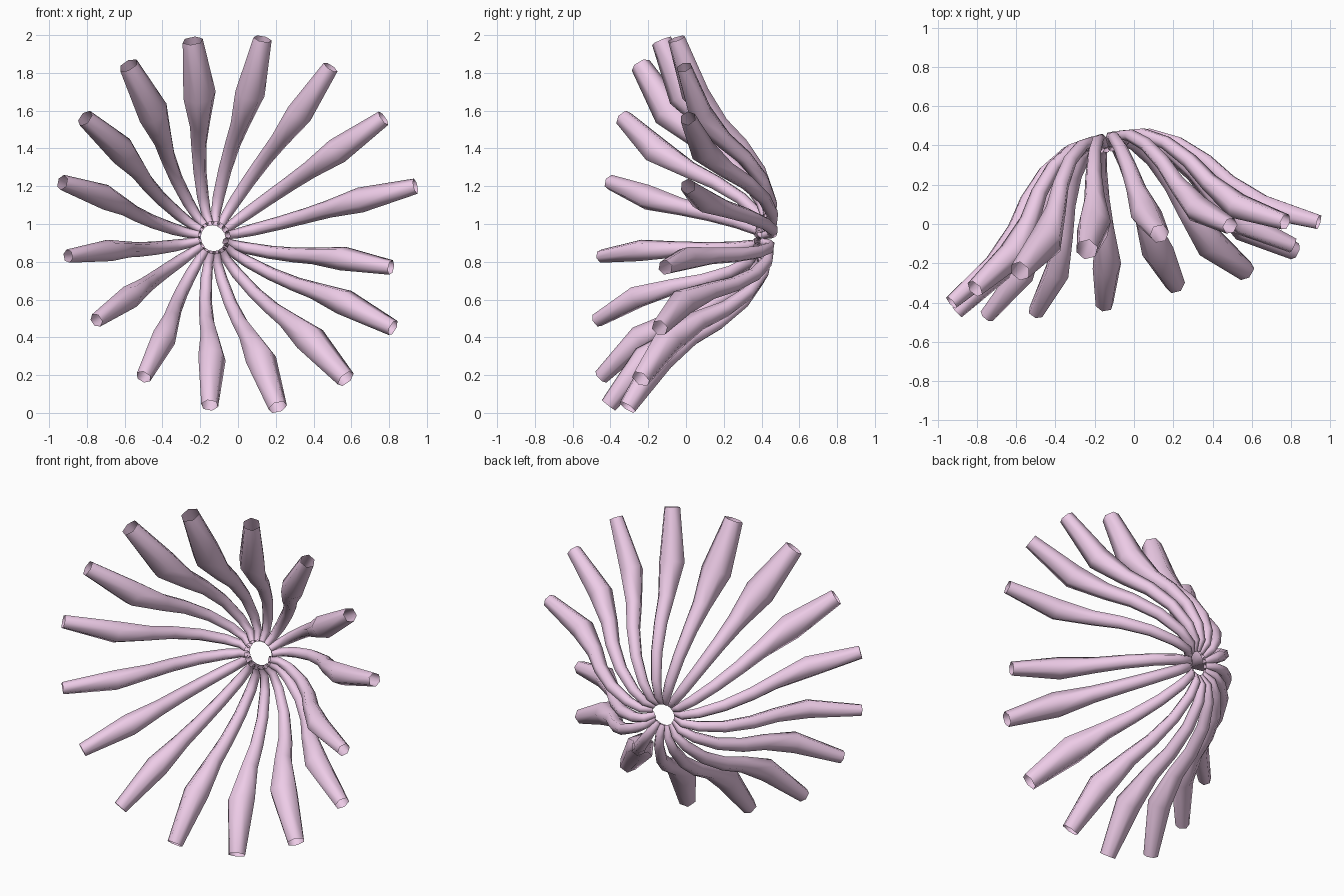
import bpy, bmesh, math
from mathutils import Vector

if "Cube" in bpy.data.objects:
    bpy.data.objects.remove(bpy.data.objects["Cube"])

# Tilted axis of the flower-like burst and the centre of its tip circle
AXIS = Vector((-0.21, 0.97, -0.12)).normalized()
CENTRE = Vector((0.0, -0.2, 1.0))
SIDES = 6

# Tip position and widest half-width of every arm
ARMS = [
    (-0.24, -0.13, 1.97, 0.090), (0.13, -0.05, 1.98, 0.080),
    (0.49, -0.01, 1.83, 0.070), (0.77, 0.01, 1.56, 0.070),
    (0.94, 0.01, 1.20, 0.067), (0.81, -0.11, 0.77, 0.065),
    (0.82, -0.14, 0.45, 0.073), (0.57, -0.24, 0.18, 0.085),
    (0.21, -0.31, 0.03, 0.083), (-0.15, -0.41, 0.04, 0.075),
    (-0.50, -0.45, 0.19, 0.067), (-0.75, -0.47, 0.49, 0.063),
    (-0.90, -0.45, 0.83, 0.058), (-0.93, -0.40, 1.22, 0.067),
    (-0.81, -0.33, 1.56, 0.078), (-0.58, -0.24, 1.84, 0.088),
]

# Arm profile: distance from axis, height along axis, thin radius, share of the widest radius
PROFILE = [
    (0.075, 0.615, 0.022, 0.0), (0.13, 0.645, 0.026, 0.0),
    (0.22, 0.625, 0.032, 0.0), (0.35, 0.55, 0.036, 0.0),
    (0.47, 0.43, 0.034, 0.1), (0.56, 0.30, 0.022, 0.37),
    (0.70, 0.145, 0.0, 1.0), (0.97, 0.0, 0.0, 0.62),
]

pink = bpy.data.materials.new("pink")
pink.diffuse_color = (0.85, 0.6, 0.8, 1)
pink.use_nodes = True
pink.node_tree.nodes["Principled BSDF"].inputs["Base Color"].default_value = pink.diffuse_color


def make_arm(index, x, y, z, width):
    offset = Vector((x, y, z)) - CENTRE
    tip_h = offset.dot(AXIS)
    radial = offset - AXIS * tip_h
    scale = radial.length / 0.97
    radial.normalize()
    side = AXIS.cross(radial)

    # Centre line bends from the hub out to the tip
    path = [CENTRE + radial * r * scale + AXIS * (h + tip_h * (1 - h / 0.65))
            for r, h, _, _ in PROFILE]
    bm = bmesh.new()
    rings = []
    for i, p in enumerate(path):
        tangent = (path[min(i + 1, len(path) - 1)] - path[max(i - 1, 0)]).normalized()
        normal = side.cross(tangent)
        rad = PROFILE[i][2] + PROFILE[i][3] * width
        ring = []
        for k in range(SIDES):
            a = math.tau * k / SIDES
            ring.append(bm.verts.new(p + (side * math.cos(a) + normal * math.sin(a)) * rad))
        rings.append(ring)

    # Open-ended tube skin
    for a, b in zip(rings, rings[1:]):
        for k in range(SIDES):
            n = (k + 1) % SIDES
            bm.faces.new((a[k], a[n], b[n], b[k])).smooth = True
    bmesh.ops.recalc_face_normals(bm, faces=bm.faces)
    mesh = bpy.data.meshes.new(f"arm_{index}")
    bm.to_mesh(mesh)
    bm.free()
    mesh.materials.append(pink)
    bpy.context.collection.objects.link(bpy.data.objects.new(f"arm_{index}", mesh))


for i, arm in enumerate(ARMS, 1):
    make_arm(i, *arm)
